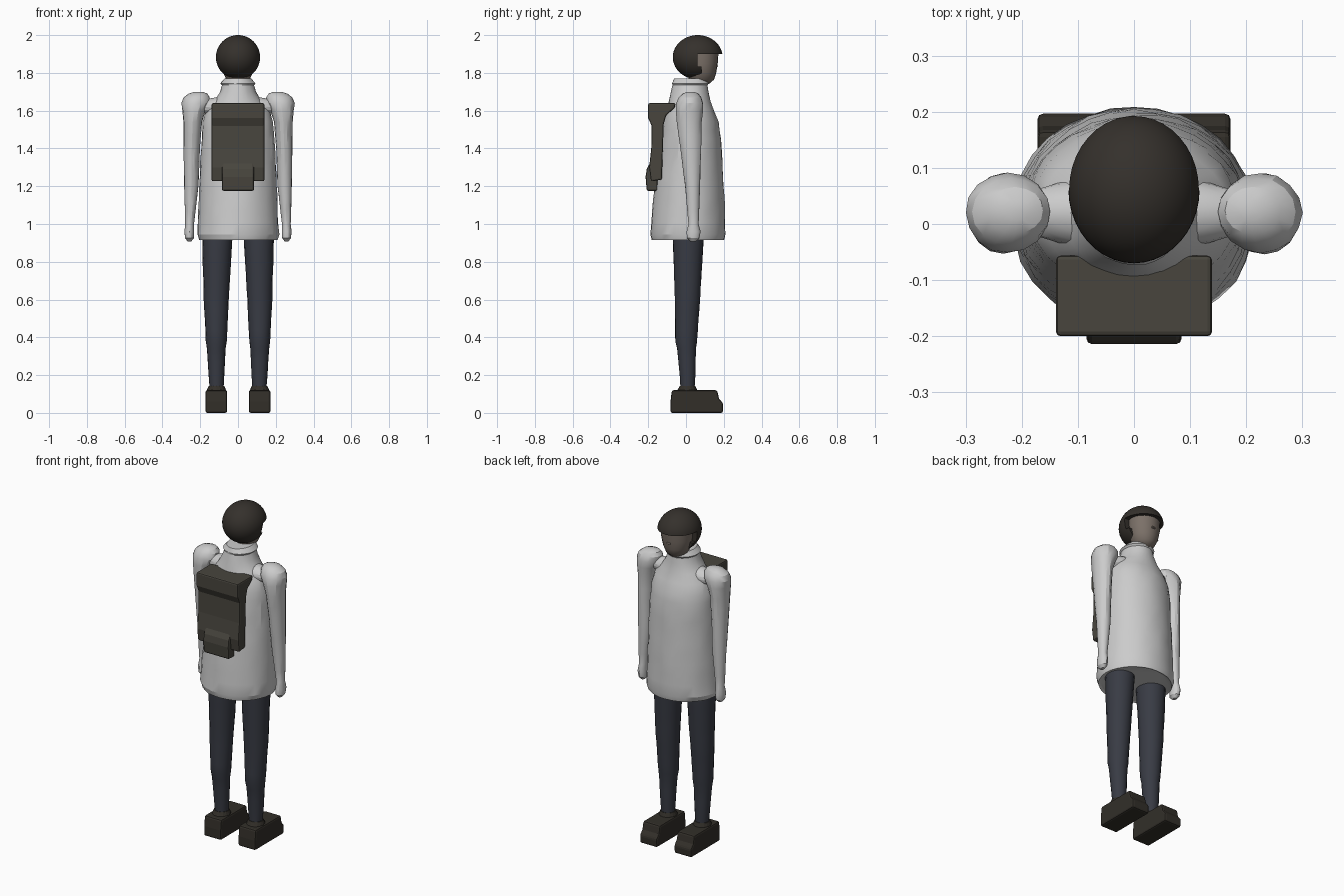
import bpy, bmesh, math, random
from mathutils import Matrix

random.seed(4)


def material(name, rgb):
    m = bpy.data.materials.new(name)
    m.diffuse_color = (*rgb, 1)
    return m


HAIR = material("hair_dark", (0.035, 0.03, 0.025))
SKIN = material("skin", (0.2, 0.165, 0.14))
CLOTH = material("light_cloth", (0.62, 0.62, 0.62))
DENIM = material("denim", (0.04, 0.044, 0.058))
LEATHER = material("leather", (0.032, 0.028, 0.022))
CANVAS = material("canvas", (0.065, 0.06, 0.048))


def finish(name, bm, mat, smooth=None):
    bmesh.ops.recalc_face_normals(bm, faces=bm.faces)
    me = bpy.data.meshes.new(name)
    bm.to_mesh(me)
    bm.free()
    ob = bpy.data.objects.new(name, me)
    bpy.context.collection.objects.link(ob)
    me.materials.append(mat)
    if smooth:
        bpy.ops.object.select_all(action='DESELECT')
        bpy.context.view_layer.objects.active = ob
        ob.select_set(True)
        bpy.ops.object.shade_smooth_by_angle(angle=math.radians(smooth))
    return ob


def refine(rings, step):
    """Add in-between rings so cloth can wrinkle."""
    out = [rings[0]]
    for a, b in zip(rings, rings[1:]):
        n = max(1, round(abs(b[0] - a[0]) / step))
        for i in range(1, n + 1):
            out.append([p + (q - p) * i / n for p, q in zip(a, b)])
    return out


def loft(name, rings, mat, sides=16, sx=1, wrinkle=0, smooth=None):
    """Capped skin through rings of (z, cx, cy, rx, ry)."""
    bm = bmesh.new()
    loops = []
    for z, cx, cy, rx, ry in refine(rings, 0.06):
        loop = []
        for i in range(sides):
            a = 2 * math.pi * i / sides
            k = 1 + random.uniform(-wrinkle, wrinkle)
            loop.append(bm.verts.new((sx * (cx + k * rx * math.cos(a)),
                                      cy + k * ry * math.sin(a), z)))
        loops.append(loop)
    for a, b in zip(loops, loops[1:]):
        for i in range(sides):
            j = (i + 1) % sides
            bm.faces.new((a[i], a[j], b[j], b[i]))
    bm.faces.new(loops[0])
    bm.faces.new(loops[-1])
    return finish(name, bm, mat, smooth)


def extrude(name, profile, x0, x1, mat, bevel=0.0):
    """Side profile of (y, z) points pushed from x0 to x1."""
    bm = bmesh.new()
    f = bm.faces.new([bm.verts.new((x0, y, z)) for y, z in profile])
    ext = bmesh.ops.extrude_face_region(bm, geom=[f])
    bmesh.ops.translate(bm, vec=(x1 - x0, 0, 0),
                        verts=[v for v in ext["geom"] if isinstance(v, bmesh.types.BMVert)])
    ob = finish(name, bm, mat)
    if bevel:
        mod = ob.modifiers.new("soft_edges", 'BEVEL')
        mod.width, mod.segments = bevel, 2
    return ob


def ellipsoid(name, centre, radii, mat, u=32, v=20, smooth=40):
    bm = bmesh.new()
    bmesh.ops.create_uvsphere(bm, u_segments=u, v_segments=v, radius=1,
                              matrix=Matrix.Translation(centre) @ Matrix.Diagonal((*radii, 1)))
    return finish(name, bm, mat, smooth)


# jacket body with high collar
loft("jacket", [
    (0.92, 0, 0.01, 0.19, 0.18), (0.915, 0, 0.01, 0.207, 0.192), (0.945, 0, 0.01, 0.217, 0.2),
    (1.2, 0, 0.017, 0.205, 0.183), (1.45, 0, 0.025, 0.193, 0.16), (1.54, 0, 0.025, 0.185, 0.147),
    (1.6, 0, 0.022, 0.168, 0.125), (1.65, 0, 0.02, 0.125, 0.11), (1.7, 0, 0.02, 0.095, 0.1),
    (1.735, 0, 0.022, 0.085, 0.093), (1.745, 0, 0.024, 0.094, 0.098), (1.77, 0, 0.027, 0.07, 0.09),
], CLOTH, sides=32, wrinkle=0.012, smooth=20)
ellipsoid("shoulder_yoke", (0, 0.02, 1.62), (0.22, 0.068, 0.06), CLOTH, 20, 12, 20)

# head and hair with the face opening cut away
loft("face", [
    (1.74, 0, 0.075, 0.035, 0.045), (1.765, 0, 0.082, 0.062, 0.067), (1.8, 0, 0.083, 0.078, 0.077),
    (1.85, 0, 0.085, 0.088, 0.083), (1.92, 0, 0.085, 0.09, 0.088),
], SKIN, sides=20, smooth=50)
extrude("nose", [(0.15, 1.865), (0.172, 1.835), (0.15, 1.825)], -0.012, 0.012, SKIN, 0.004)
hair = ellipsoid("hair", (0, 0.062, 1.883), (0.117, 0.132, 0.117), HAIR, 40, 28)
cutter = extrude("face_cutter", [(0.06, 1.9), (0.3, 1.9), (0.3, 1.6), (0.088, 1.6),
                                 (0.083, 1.835), (0.06, 1.835)], -0.2, 0.2, HAIR)
cutter.hide_render = True
mod = hair.modifiers.new("face_opening", 'BOOLEAN')
mod.operation, mod.object = 'DIFFERENCE', cutter
bpy.context.view_layer.objects.active = hair
bpy.ops.object.modifier_apply(modifier=mod.name)
bpy.data.objects.remove(cutter)

for side, s in (("left", -1), ("right", 1)):
    # sleeve with puffed shoulder, ending in a small hand
    loft(side + "_sleeve", [
        (0.908, 0.257, 0.038, 0.01, 0.015), (0.925, 0.257, 0.038, 0.023, 0.033),
        (0.96, 0.258, 0.04, 0.026, 0.037), (1.0, 0.256, 0.04, 0.023, 0.027),
        (1.2, 0.247, 0.035, 0.038, 0.04), (1.4, 0.245, 0.025, 0.043, 0.055),
        (1.54, 0.24, 0.017, 0.049, 0.066), (1.6, 0.233, 0.018, 0.062, 0.072),
        (1.64, 0.225, 0.02, 0.075, 0.071), (1.67, 0.219, 0.022, 0.07, 0.06),
        (1.69, 0.212, 0.024, 0.05, 0.042), (1.7, 0.208, 0.025, 0.022, 0.018),
    ], CLOTH, 16, s, 0.015, 25)
    # trouser leg
    loft(side + "_trouser_leg", [
        (0.12, 0.113, 0.008, 0.036, 0.037), (0.2, 0.114, 0.008, 0.042, 0.042),
        (0.34, 0.115, 0.003, 0.05, 0.05), (0.38, 0.115, 0.001, 0.055, 0.058),
        (0.6, 0.115, 0.008, 0.066, 0.067), (0.92, 0.11, 0.012, 0.08, 0.082),
        (0.96, 0.11, 0.012, 0.08, 0.082),
    ], DENIM, 18, s, 0.015, 40)
    # blocky shoe and its ankle collar
    x0, x1 = sorted((s * 0.057, s * 0.172))
    extrude(side + "_shoe", [(-0.082, 0), (0.195, 0), (0.197, 0.05), (0.175, 0.075), (0.165, 0.12),
                             (-0.075, 0.12), (-0.082, 0.06)], x0, x1, LEATHER, 0.01)
    loft(side + "_ankle_collar", [(0.11, 0.114, 0.005, 0.053, 0.06), (0.125, 0.114, 0.007, 0.049, 0.05),
                                  (0.142, 0.114, 0.008, 0.042, 0.041)], LEATHER, 16, s)

# backpack with overhanging top and lower pouch
extrude("backpack", [(-0.2, 1.64), (-0.055, 1.64), (-0.06, 1.615), (-0.105, 1.575), (-0.118, 1.53),
                     (-0.128, 1.235), (-0.185, 1.225), (-0.195, 1.3), (-0.184, 1.4), (-0.182, 1.52),
                     (-0.2, 1.56)], -0.139, 0.139, CANVAS, 0.008)
extrude("backpack_pouch", [(-0.15, 1.175), (-0.208, 1.175), (-0.214, 1.25), (-0.208, 1.29),
                           (-0.185, 1.335), (-0.15, 1.3)], -0.085, 0.085, CANVAS, 0.01)
